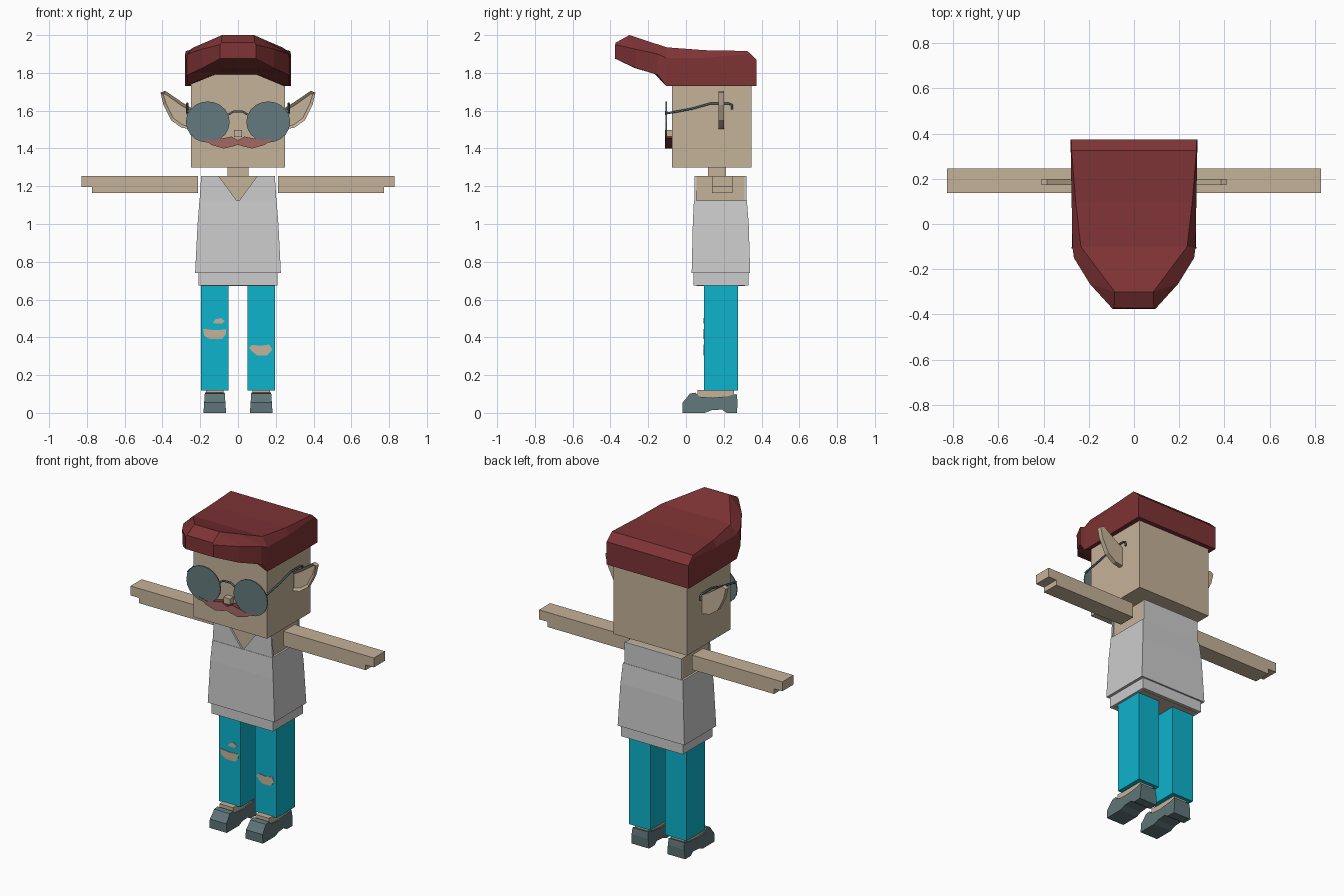
import bpy, bmesh, math

cube = bpy.data.objects.get("Cube")
if cube:
    bpy.data.objects.remove(cube, do_unlink=True)


def material(name, r, g, b):
    rgba = [(c / 255 / 12.92 if c < 11 else ((c / 255 + 0.055) / 1.055) ** 2.4) for c in (r, g, b)] + [1]
    m = bpy.data.materials.new(name)
    m.use_nodes = True
    m.diffuse_color = rgba
    m.node_tree.nodes["Principled BSDF"].inputs["Base Color"].default_value = rgba
    return m


SKIN = material("skin", 197, 178, 153)
HAIR = material("hair_red", 126, 51, 53)
LIP = material("moustache_red", 165, 105, 100)
SHIRT = material("shirt_grey", 204, 204, 204)
JEANS = material("jeans_cyan", 13, 179, 205)
SHOE = material("shoe_slate", 95, 117, 120)
LENS = material("lens_slate", 100, 122, 125)
FRAME = material("frame_slate", 75, 95, 100)


def finish(name, bm, *mats):
    bmesh.ops.recalc_face_normals(bm, faces=bm.faces)
    mesh = bpy.data.meshes.new(name)
    bm.to_mesh(mesh)
    bm.free()
    for m in mats:
        mesh.materials.append(m)
    ob = bpy.data.objects.new(name, mesh)
    bpy.context.collection.objects.link(ob)
    return ob


def loft(name, rings, *mats):
    """Bridge closed rings of equal length and cap both ends."""
    bm = bmesh.new()
    loops = [[bm.verts.new(p) for p in ring] for ring in rings]
    n = len(loops[0])
    for a, b in zip(loops, loops[1:]):
        for i in range(n):
            j = (i + 1) % n
            bm.faces.new((a[i], a[j], b[j], b[i]))
    bm.faces.new(loops[0])
    bm.faces.new(loops[-1])
    return finish(name, bm, *mats)


def prism(name, pts, axis, a, b, *mats):
    """Extrude an outline: axis x takes (y, z) points, axis y takes (x, z)."""
    put = (lambda p, d: (d, p[0], p[1])) if axis == "x" else (lambda p, d: (p[0], d, p[1]))
    return loft(name, [[put(p, d) for p in pts] for d in (a, b)], *mats)


def rect(x0, x1, y0, y1, z):
    return [(x0, y0, z), (x1, y0, z), (x1, y1, z), (x0, y1, z)]


def box(name, x0, x1, y0, y1, z0, z1, mat):
    return loft(name, [rect(x0, x1, y0, y1, z) for z in (z0, z1)], mat)


def wire(name, pts, mat, radius=0.006):
    cu = bpy.data.curves.new(name, "CURVE")
    cu.dimensions = "3D"
    cu.bevel_depth = radius
    cu.bevel_resolution = 1
    cu.use_fill_caps = True
    sp = cu.splines.new("POLY")
    sp.points.add(len(pts) - 1)
    for p, co in zip(sp.points, pts):
        p.co = (*co, 1)
    cu.materials.append(mat)
    ob = bpy.data.objects.new(name, cu)
    bpy.context.collection.objects.link(ob)
    bpy.ops.object.select_all(action="DESELECT")
    ob.select_set(True)
    bpy.context.view_layer.objects.active = ob
    bpy.ops.object.convert(target="MESH")


# Head, neck, torso, nose
box("head", -0.25, 0.25, -0.074, 0.347, 1.30, 1.82, SKIN)
box("neck", -0.056, 0.056, 0.116, 0.212, 1.2, 1.31, SKIN)
box("torso", -0.192, 0.192, 0.055, 0.312, 0.672, 1.253, SKIN)
box("nose", -0.022, 0.022, -0.11, -0.07, 1.46, 1.497, SKIN)

# Hair: stations run back to front as inner base, outer base, shoulder and crown (x, y, z)
stations = [
    ((0.1, 0.374, 1.73), (0.28, 0.374, 1.73), (0.28, 0.374, 1.85), (0.278, 0.374, 1.87)),
    ((0.1, 0.325, 1.73), (0.28, 0.325, 1.73), (0.28, 0.325, 1.90), (0.276, 0.325, 1.916)),
    ((0.1, 0.1, 1.73), (0.276, 0.1, 1.73), (0.276, 0.1, 1.88), (0.258, 0.1, 1.92)),
    ((0.1, -0.1, 1.80), (0.272, -0.105, 1.73), (0.272, -0.105, 1.88), (0.235, -0.1, 1.935)),
    ((0.1, -0.18, 1.81), (0.266, -0.15, 1.79), (0.266, -0.15, 1.90), (0.16, -0.2, 1.967)),
    ((0.09, -0.27, 1.825), (0.19, -0.265, 1.825), (0.195, -0.265, 1.925), (0.085, -0.3, 2.0)),
    ((0.07, -0.375, 1.875), (0.095, -0.375, 1.875), (0.095, -0.375, 1.95), (0.088, -0.372, 1.96)),
]
loft("hair", [list(s) + [(-x, y, z) for x, y, z in reversed(s)] for s in stations], HAIR)

# Moustache with darker edges
half = [(0, 1.445), (0.035, 1.463), (0.085, 1.453), (0.13, 1.44), (0.19, 1.455),
        (0.14, 1.418), (0.075, 1.4), (0.03, 1.41), (0, 1.42)]
tache = prism("moustache", half + [(-x, z) for x, z in half[-2:0:-1]], "y", -0.11, -0.072, HAIR, LIP)
for f in tache.data.polygons:
    f.material_index = int(f.normal.y < -0.9)

# Shirt: body, hem, back panel and V-neck front panel
loft("shirt_body", [rect(-w, w, y0, y1, z) for w, y0, y1, z in (
    (0.227, 0.03, 0.34, 0.74), (0.214, 0.036, 0.332, 1.0), (0.204, 0.042, 0.322, 1.125))], SHIRT)
box("shirt_hem", -0.21, 0.21, 0.04, 0.33, 0.675, 0.745, SHIRT)
box("shirt_back_panel", -0.195, 0.195, 0.31, 0.32, 1.12, 1.255, SHIRT)

for side, s in (("left", 1), ("right", -1)):
    prism(side + "_shirt_front", [(0, 1.115), (s * 0.103, 1.255), (s * 0.195, 1.255), (s * 0.204, 1.115)],
          "y", 0.044, 0.056, SHIRT)

    # Arm with stepped hand
    arm = [(0.212, 1.165), (0.772, 1.165), (0.772, 1.197), (0.828, 1.197), (0.828, 1.255), (0.212, 1.255)]
    prism(side + "_arm", [(s * x, z) for x, z in arm], "y", 0.138, 0.246, SKIN)

    # Pointed ear with a recessed front
    ear = [(0.24, 1.61), (0.29, 1.64), (0.385, 1.705), (0.41, 1.695), (0.395, 1.63),
           (0.355, 1.55), (0.30, 1.51), (0.24, 1.5)]
    ob = prism(side + "_ear", [(s * x, z) for x, z in ear], "y", 0.172, 0.2, SKIN)
    bm = bmesh.new()
    bm.from_mesh(ob.data)
    front = [f for f in bm.faces if f.normal.y < -0.9]
    bmesh.ops.inset_region(bm, faces=front, thickness=0.016, depth=-0.012)
    bm.to_mesh(ob.data)
    bm.free()

    # Glasses
    oval = [(s * 0.16 + 0.116 * math.cos(t * math.pi / 10), 1.54 + 0.109 * math.sin(t * math.pi / 10))
            for t in range(20)]
    prism(side + "_lens", oval, "y", -0.108, -0.101, LENS)
    temple = [(-0.104, 1.585), (0.03, 1.61), (0.13, 1.638), (0.225, 1.638), (0.244, 1.63), (0.244, 1.605)]
    wire(side + "_temple", [(s * 0.268, y, z) for y, z in temple], FRAME)

    # Trouser leg and ankle
    c = s * 0.123
    box(side + "_trouser_leg", c - 0.073, c + 0.073, 0.096, 0.276, 0.118, 0.7, JEANS)
    box(side + "_ankle", c - 0.046, c + 0.046, 0.06, 0.255, 0.05, 0.122, SKIN)

    # Shoe: arched sole profile, narrowing towards the collar
    shoe = [(-0.018, 0), (0.1, 0), (0.135, 0.014), (0.19, 0.018), (0.215, 0), (0.27, 0), (0.273, 0.06),
            (0.268, 0.1), (0.22, 0.088), (0.14, 0.08), (0.07, 0.086), (0.05, 0.107), (0.02, 0.102),
            (0, 0.075), (-0.018, 0.055)]
    rings = []
    for d in (-1, 1):
        rings.append([(c + d * (0.06 - 0.07 * z), y, z) for y, z in shoe])
    loft(side + "_shoe", rings, SHOE)

wire("glasses_bridge", [(x, -0.105, z) for x, z in (
    (-0.05, 1.58), (-0.025, 1.595), (0.025, 1.595), (0.05, 1.58))], FRAME)

# Torn knee patches
tears = {
    "right_knee_tear": [(-0.185, 0.445), (-0.12, 0.438), (-0.062, 0.442), (-0.065, 0.415), (-0.085, 0.39),
                        (-0.15, 0.39), (-0.18, 0.41)],
    "right_small_tear": [(-0.135, 0.475), (-0.12, 0.495), (-0.09, 0.502), (-0.07, 0.487), (-0.085, 0.473)],
    "left_knee_tear": [(0.058, 0.345), (0.075, 0.36), (0.12, 0.355), (0.165, 0.362), (0.182, 0.335),
                       (0.155, 0.305), (0.1, 0.305), (0.075, 0.325)],
}
for name, pts in tears.items():
    prism(name, pts, "y", 0.093, 0.099, SKIN)
